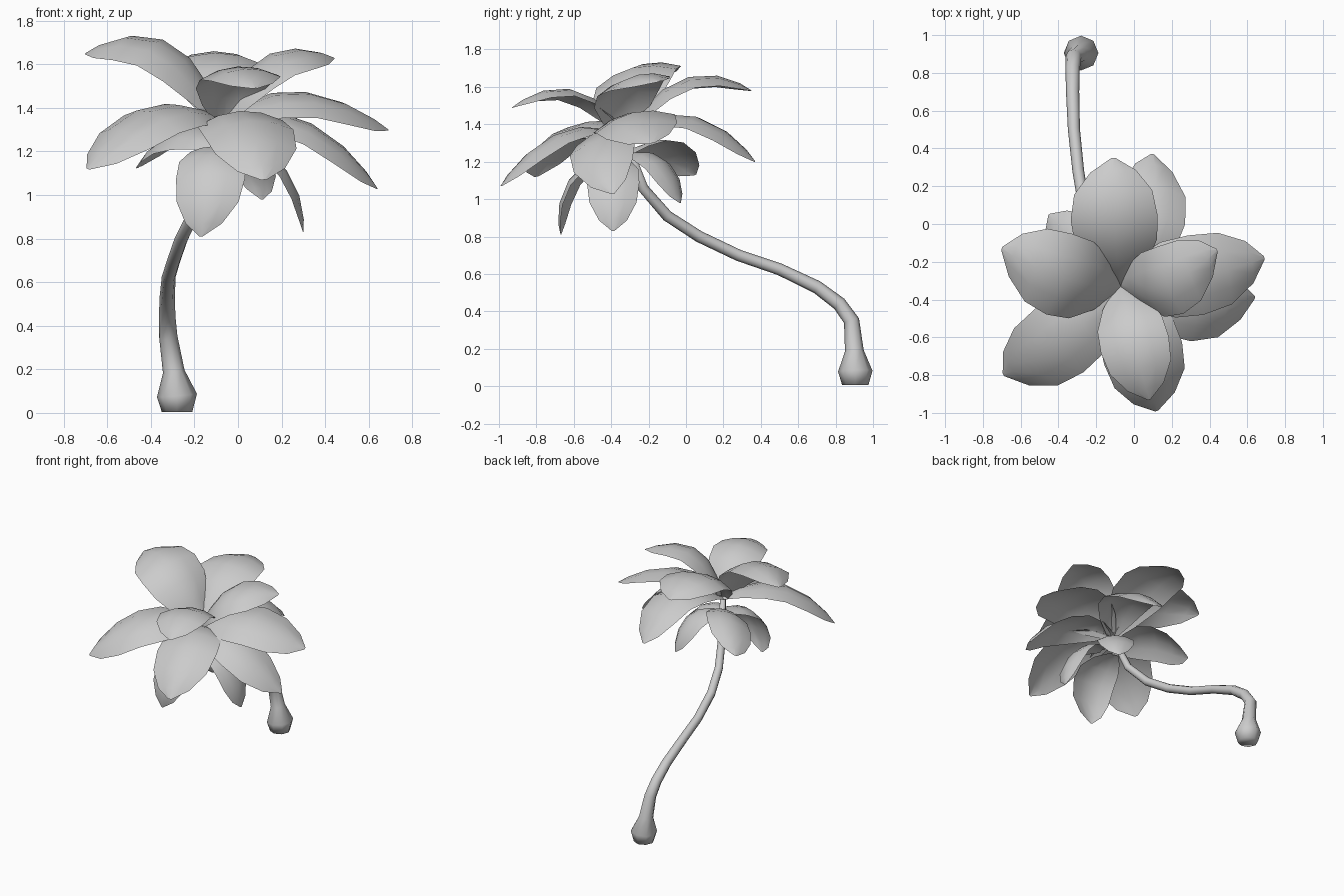
import bpy, bmesh, math
from mathutils import Vector as V

if "Cube" in bpy.data.objects:
    bpy.data.objects.remove(bpy.data.objects["Cube"])


def finish(bm, name):
    me = bpy.data.meshes.new(name)
    bm.to_mesh(me)
    bm.free()
    for p in me.polygons:
        p.use_smooth = True
    ob = bpy.data.objects.new(name, me)
    bpy.context.collection.objects.link(ob)
    return ob


def skin(bm, rows, closed=False):
    """Join successive rows of vertices with quads."""
    for r, s in zip(rows, rows[1:]):
        n = len(r)
        for i in range(n if closed else n - 1):
            j = (i + 1) % n
            bm.faces.new((r[i], r[j], s[j], s[i]))


# Curved trunk: x, y, z, radius
PATH = [(-.28, .905, .005, .07), (-.28, .905, .08, .092), (-.295, .90, .19, .05),
        (-.32, .885, .35, .042), (-.325, .82, .44, .038), (-.325, .70, .53, .035),
        (-.318, .50, .625, .032), (-.295, .28, .70, .031), (-.26, .07, .80, .031),
        (-.205, -.10, .91, .03), (-.14, -.23, 1.06, .028), (-.08, -.33, 1.33, .02)]


def trunk():
    bm = bmesh.new()
    pts = [V(p[:3]) for p in PATH]
    rows = []
    for i, p in enumerate(pts):
        t = (pts[min(i + 1, len(pts) - 1)] - pts[max(i - 1, 0)]).normalized()
        a = (V((1, 0, 0)) - t * t.x).normalized()
        b = t.cross(a)
        rows.append([bm.verts.new(p + PATH[i][3] * (a * math.cos(k * math.tau / 8)
                                                    + b * math.sin(k * math.tau / 8)))
                     for k in range(8)])
    skin(bm, rows, True)
    bm.faces.new(rows[0][::-1])
    bm.faces.new(rows[-1])
    finish(bm, "trunk")


# Half-width along the leaf: (fraction of length, share of full width)
OUTLINE = [(0, .2), (.13, .65), (.3, .95), (.5, 1), (.72, .9), (.9, .53), (1, .05)]


def leaf(name, up, root, mid, tip, half):
    """Arched sheet whose spine rises from root, over mid, to tip."""
    bm = bmesh.new()
    root, mid, tip = V(root), V(mid), V(tip)
    ctrl = 2 * mid - (root + tip) / 2
    flat = tip - root
    flat.z = 0
    side = flat.cross(V(up)).normalized()
    rows = []
    for t, w in OUTLINE:
        p = (1 - t) ** 2 * root + 2 * t * (1 - t) * ctrl + t * t * tip
        p.z += .28 * t * (1 - t) ** 2
        d = (1 - t) * (ctrl - root) + t * (tip - ctrl)
        n = side.cross(d).normalized()
        w *= half
        rows.append([bm.verts.new(p + side * w * s - n * w * .28 * (s * s - .3))
                     for s in (-1, -.5, 0, .5, 1)])
    skin(bm, rows)
    finish(bm, name)


trunk()

# Leaves: root, midpoint, tip, half width; the crown leans forward with the trunk
R = (-.07, -.33, 1.33)
LOW = (-.08, -.34, 1.22)
LEAVES = {
    "upper_leaf": ((0, -.24, 1), [
        (R, (-.38, -.28, 1.65), (-.7, -.13, 1.65), .23),
        (R, (-.105, .02, 1.60), (-.11, .35, 1.58), .23),
        (R, (.18, -.31, 1.59), (.44, -.14, 1.63), .195),
        (R, (.0, -.63, 1.54), (.08, -.93, 1.49), .185)]),
    "middle_leaf": ((0, -.24, 1), [
        (R, (.33, -.28, 1.41), (.69, -.18, 1.30), .22),
        (R, (.33, -.455, 1.27), (.64, -.39, 1.03), .18),
        (R, (.05, -.70, 1.29), (.12, -.99, 1.07), .215),
        (R, (-.40, -.63, 1.33), (-.69, -.80, 1.12), .215),
        (R, (.09, .05, 1.39), (.1, .37, 1.20), .19)]),
    "lower_back_leaf": ((-.13, -.36, .91), [
        (LOW, (-.29, -.12, 1.24), (-.45, .05, 1.13), .16),
        (LOW, (.05, -.14, 1.16), (.11, -.03, .98), .13)]),
    "lower_front_leaf": ((0, 0, 1), [
        ((-.12, -.36, 1.22), (-.13, -.615, 1.06), (-.17, -.67, .81), .16),
        ((-.03, -.38, 1.22), (.215, -.39, 1.07), (.3, -.39, .83), .14)]),
}
for group, (up, items) in LEAVES.items():
    for i, args in enumerate(items, 1):
        leaf(f"{group}_{i}", up, *args)
